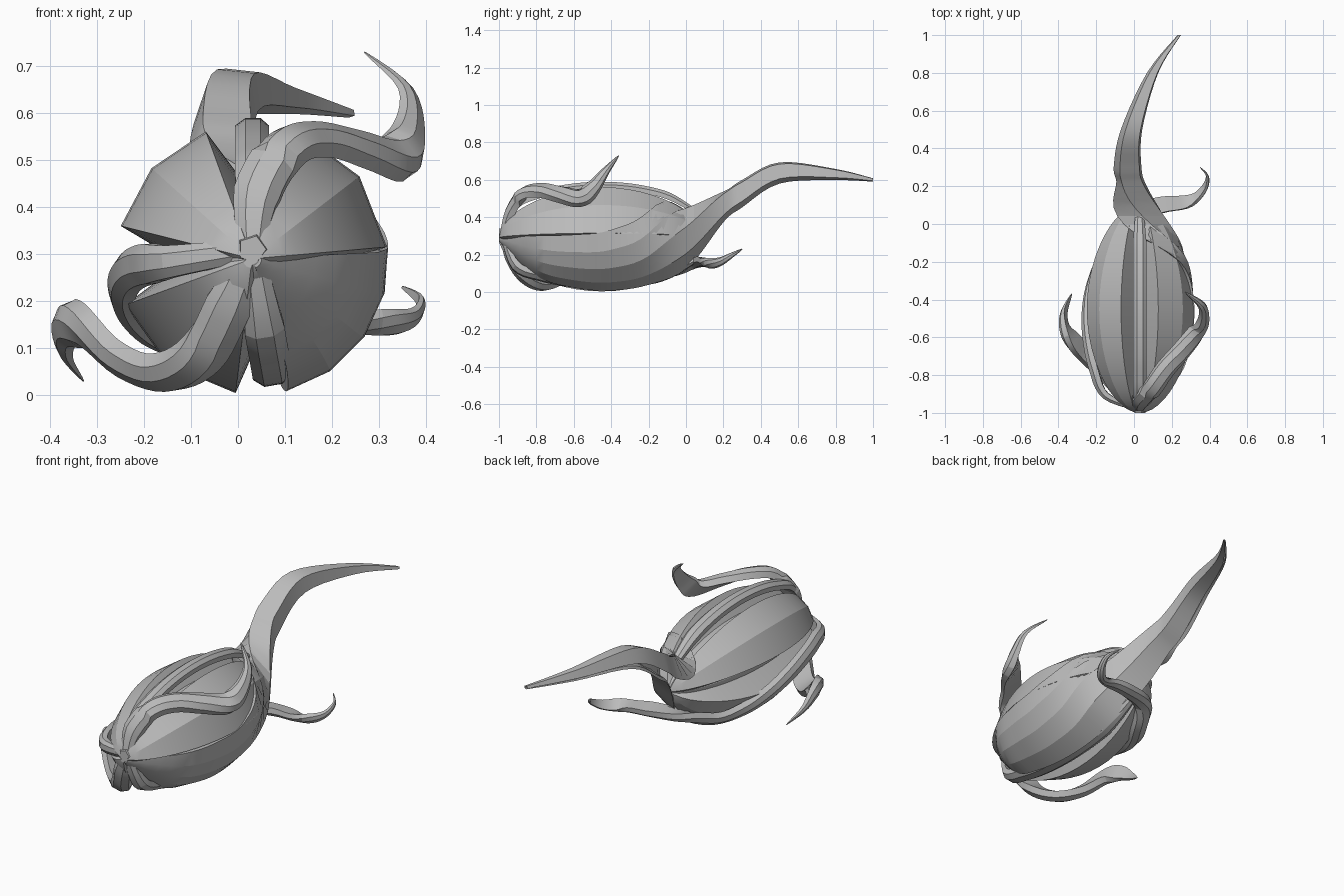
import bpy, bmesh, math
from mathutils import Vector

cube = bpy.data.objects.get("Cube")
if cube:
    bpy.data.objects.remove(cube)

grey = bpy.data.materials.new("plain grey")
grey.use_nodes = True
COLOUR = (.5, .5, .5, 1)
grey.diffuse_color = COLOUR
grey.node_tree.nodes["Principled BSDF"].inputs["Base Color"].default_value = COLOUR

AXIS_X, AXIS_Z = .03, .29
POD_RADIUS = .28
NOSE = (AXIS_X, -.98, .31)


def smooth_path(points, steps=5):
    """Catmull-Rom resampling of equally long tuples."""
    padded = [points[0]] + list(points) + [points[-1]]
    path = []
    for before, start, end, after in zip(padded, padded[1:], padded[2:], padded[3:]):
        for step in range(steps):
            t = step / steps
            path.append([
                q + t * ((r - p) + t * ((2 * p - 5 * q + 4 * r - s)
                                        + t * (3 * q - p - 3 * r + s))) / 2
                for p, q, r, s in zip(before, start, end, after)])
    return path + [list(points[-1])]


def loft(name, rings):
    """Skin closed rings and cap both ends."""
    bm = bmesh.new()
    loops = [[bm.verts.new(point) for point in ring] for ring in rings]
    for near, far in zip(loops, loops[1:]):
        for i in range(len(near)):
            bm.faces.new((near[i - 1], near[i], far[i], far[i - 1]))
    bm.faces.new(loops[0])
    bm.faces.new(loops[-1])
    bmesh.ops.recalc_face_normals(bm, faces=bm.faces)
    mesh = bpy.data.meshes.new(name)
    bm.to_mesh(mesh)
    bm.free()
    mesh.materials.append(grey)
    obj = bpy.data.objects.new(name, mesh)
    bpy.context.collection.objects.link(obj)
    bpy.ops.object.select_all(action='DESELECT')
    obj.select_set(True)
    bpy.context.view_layer.objects.active = obj
    bpy.ops.object.shade_smooth_by_angle(angle=math.radians(15))


def polar(y, x, z, radius, degrees):
    angle = math.radians(degrees)
    return Vector((x + radius * math.cos(angle), y, z + radius * math.sin(angle)))


def pod_swell(y, power):
    """Fullness of the spindle-shaped pod, zero at both ends."""
    return max(math.sin(math.pi * (y + 1) / 1.1), .005) ** power


def pod_radius(y):
    return POD_RADIUS * pod_swell(y, .5)


def shell(name, stations, facets, inner, flare):
    """Curved leaf: stations are (y, centre x, centre z, radius, start angle, end angle)."""
    rings = []
    for y, x, z, radius, start, end in stations:
        outside, inside = [], []
        for i in range(facets + 1):
            share = i / facets
            angle = start + (end - start) * share
            outside.append(polar(y, x, z, radius, angle))
            inside.append(polar(y, x, z, radius * inner, angle + flare * (2 * share - 1)))
        rings.append(outside + inside[::-1])
    loft(name, rings)


RIDGED_SECTION = [(-1, -1), (-1, .2), (-.4, 1), (.5, 1), (1, .2), (1, -1)]


def vine(name, points, width, tip):
    """Ridged ribbon of given half width, narrowing to the tip and facing off the pod axis."""
    path = [Vector(point) for point in smooth_path(points)]
    last = len(path) - 1
    rings = []
    for i, centre in enumerate(path):
        along = (path[min(i + 1, last)] - path[max(i - 1, 0)]).normalized()
        outward = centre - Vector((AXIS_X, centre.y, AXIS_Z))
        if centre.y < -.9:
            outward.y = -.3
        normal = (outward - along * outward.dot(along)).normalized()
        side = along.cross(normal)
        share = i / last
        half = width * min(1, .5 + 4 * share, tip + 3 * (1 - share))
        rings.append([centre + half * (side * u + normal * v * .55)
                      for u, v in RIDGED_SECTION])
    loft(name, rings)


def over_pod(end_y, angle, lift, turn=0, count=8):
    """Path from the nose along the pod surface, turning around it towards the rear."""
    path = [NOSE]
    for i in range(count):
        share = i / (count - 1)
        y = -.91 + (end_y + .91) * share
        radius = (POD_RADIUS + lift) * pod_swell(y, .35)
        path.append(tuple(polar(y, AXIS_X, AXIS_Z, radius, angle + turn * share ** 2)))
    return path


# Slim pod core that shows between the petals, rings closer together at both ends
RINGS, SIDES = 24, 14
pod_ys = [-1 + .55 * (1 - math.cos(math.pi * i / RINGS)) for i in range(RINGS + 1)]
loft("pod_core", [[polar(y, AXIS_X, AXIS_Z, pod_radius(y) * .62, 360 * side / SIDES)
                   for side in range(SIDES)] for y in pod_ys])

# Petals around the core, with deep grooves between them
for name, start, end in (("upper_right_petal", 110, 166), ("upper_left_petal", 5, 70),
                         ("lower_right_petal", 200, 263)):
    shell(name, [(y, AXIS_X, AXIS_Z, pod_radius(y) * 1.03, start, end) for y in pod_ys],
          facets=2, inner=.6, flare=12)

# Side leaf that wraps the pod and draws out into the long tail
leaf = []
for i in range(6):
    run = i / 5
    y = run - 1
    leaf.append((y, AXIS_X, AXIS_Z, pod_radius(y) * 1.04 + .015 * run ** 6,
                 -70 - 10 * run, 3 + 117 * run ** 6))
for y, x, z in ((.2, -.01, .46), (.3, -.03, .53), (.5, -.01, .64), (.8, .1, .63), (1, .24, .6)):
    leaf.append((y, x, z, .01 + .1 * (1 - y) ** .9, -110, 200))
shell("tail_leaf", smooth_path(leaf), facets=4, inner=.75, flare=0)

# Vines bridging the grooves; the side one ends in a free curl
vine("top_vine", over_pod(.05, 90, lift=0), width=.036, tip=.6)
vine("bottom_vine", over_pod(.06, -80, lift=-.03), width=.043, tip=.4)
side_curl = [(.15, .1, .16), (.3, .12, .15), (.37, .18, .16), (.39, .25, .2), (.35, .3, .23)]
vine("side_vine", over_pod(.05, 182, lift=.01, turn=68) + side_curl, width=.043, tip=.06)

# Free curling tendrils
vine("upper_tendril", [
    NOSE, (.04, -.94, .43), (.1, -.87, .53), (.17, -.77, .55), (.26, -.67, .53),
    (.34, -.57, .51), (.37, -.5, .56), (.36, -.43, .65), (.27, -.36, .73)], width=.05, tip=.05)
vine("lower_tendril", [
    NOSE, (-.02, -.94, .19), (-.08, -.87, .08), (-.16, -.78, .04), (-.25, -.7, .07),
    (-.33, -.62, .14), (-.37, -.54, .14), (-.37, -.46, .09), (-.33, -.37, .03)], width=.05, tip=.05)

# Small knot where every vine meets
loft("nose_knot", [[polar(y, AXIS_X, NOSE[2], .03 + .3 * (y + 1), 72 * i) for i in range(5)]
                   for y in (-1, -.93)])
